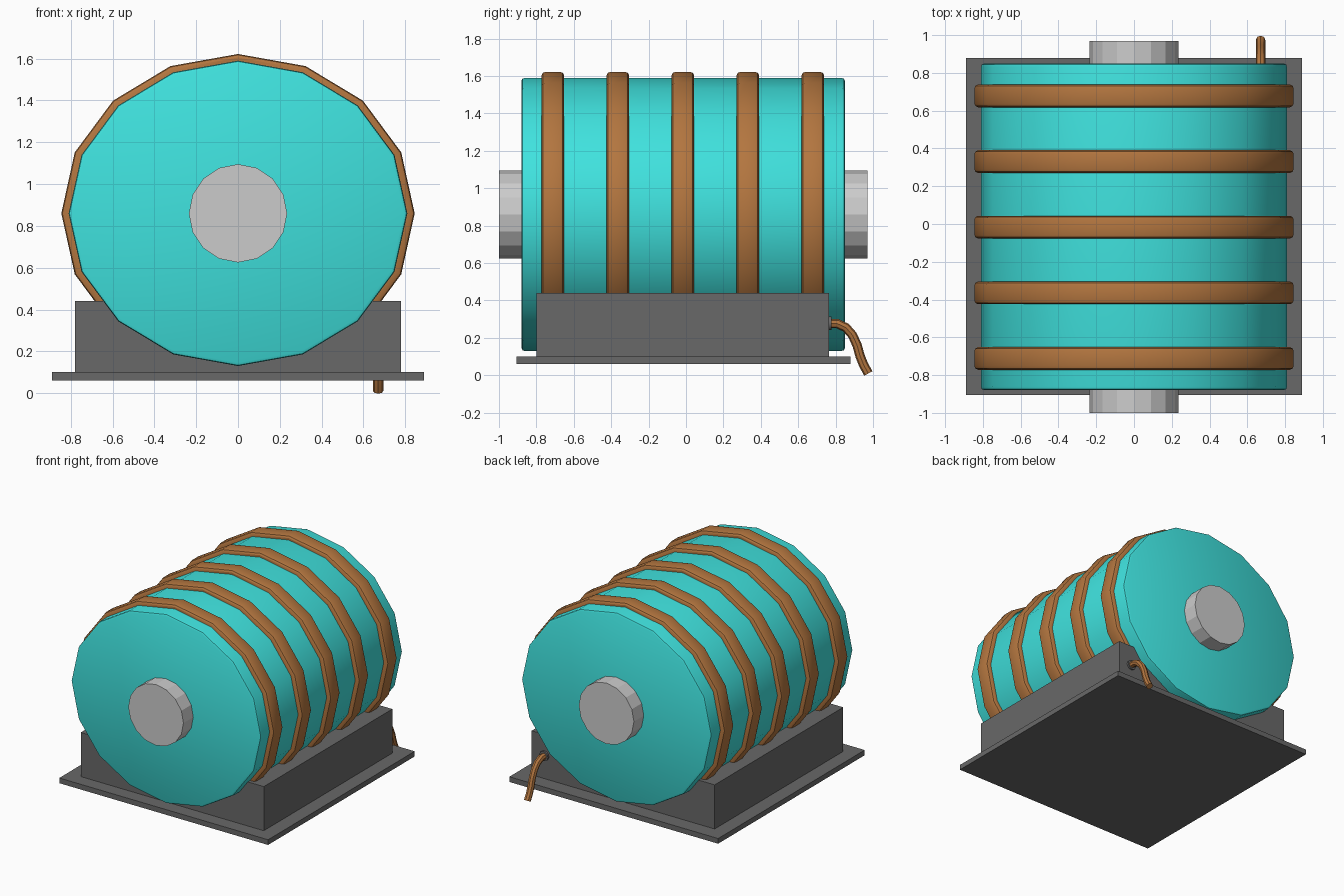
import bpy, bmesh
from math import sin, cos, pi, radians

if "Cube" in bpy.data.objects:
    bpy.data.objects.remove(bpy.data.objects["Cube"])

CZ = 0.86  # height of the drum axis


def material(name, rgb):
    m = bpy.data.materials.new(name)
    m.diffuse_color = (*rgb, 1)
    m.use_nodes = True
    m.node_tree.nodes["Principled BSDF"].inputs["Base Color"].default_value = m.diffuse_color
    return m


CYAN = material("cyan_paint", (0.05, 0.76, 0.73))
COPPER = material("copper", (0.45, 0.18, 0.05))
DARK = material("dark_metal", (0.14, 0.14, 0.14))


def finish(ob, mat=None, smooth=True):
    if mat:
        ob.data.materials.append(mat)
    if smooth:
        bpy.ops.object.select_all(action='DESELECT')
        ob.select_set(True)
        bpy.context.view_layer.objects.active = ob
        bpy.ops.object.shade_smooth_by_angle(angle=radians(30))
    return ob


def lathe(name, profile, sx, sz, mat=None, ring=False, centre=(0, CZ), smooth=True, n=16):
    """Sweep (radius, y) points round the y axis; sx, sz are the ellipse radii."""
    bm = bmesh.new()
    loops = [[bm.verts.new((centre[0] + sx * r * sin(2 * pi * i / n), y,
                            centre[1] + sz * r * cos(2 * pi * i / n))) for i in range(n)]
             for r, y in profile]
    pairs = list(zip(loops, loops[1:]))
    if ring:
        pairs.append((loops[-1], loops[0]))
    else:
        bm.faces.new(loops[0])
        bm.faces.new(loops[-1])
    for a, b in pairs:
        for i in range(n):
            j = (i + 1) % n
            bm.faces.new((a[i], a[j], b[j], b[i]))
    bmesh.ops.recalc_face_normals(bm, faces=bm.faces)
    me = bpy.data.meshes.new(name)
    bm.to_mesh(me)
    bm.free()
    ob = bpy.data.objects.new(name, me)
    bpy.context.collection.objects.link(ob)
    return finish(ob, mat, smooth)


def box(name, lo, hi, mat):
    bpy.ops.mesh.primitive_cube_add(size=1, location=[(a + b) / 2 for a, b in zip(lo, hi)])
    ob = bpy.context.object
    ob.name = name
    ob.scale = [b - a for a, b in zip(lo, hi)]
    bpy.ops.object.transform_apply(location=False, rotation=False, scale=True)
    return finish(ob, mat, False)


# Base plate and cradle block
box("base_plate", (-0.89, -0.905, 0.06), (0.89, 0.88, 0.10), DARK)
box("cradle_block", (-0.78, -0.80, 0.10), (0.78, 0.765, 0.44), DARK)

# Drum with softened rims, and the shaft through it
lathe("drum", [(0.978, -0.88), (0.995, -0.874), (1, -0.86),
               (1, 0.83), (0.995, 0.844), (0.978, 0.85)], 0.81, 0.73, CYAN)
lathe("shaft", [(1, -1.0), (1, 0.97)], 0.235, 0.235, smooth=False)

# Copper bands with bevelled outer edges
for k in range(5):
    y = -0.712 + 0.3475 * k
    lathe(f"copper_band_{k + 1}",
          [(0.94, y - 0.06), (0.978, y - 0.06), (0.994, y - 0.053), (1, y - 0.04),
           (1, y + 0.04), (0.994, y + 0.053), (0.978, y + 0.06), (0.94, y + 0.06)],
          0.845, 0.762, COPPER, ring=True)

# Cable collar and drooping cable at the back
lathe("cable_collar", [(1, 0.755), (1, 0.778)], 0.037, 0.037, DARK, centre=(0.67, 0.278))
cu = bpy.data.curves.new("cable", 'CURVE')
cu.dimensions = '3D'
cu.bevel_depth = 0.025
cu.bevel_resolution = 2
cu.use_fill_caps = True
path = [(0.74, 0.278), (0.81, 0.276), (0.855, 0.255), (0.89, 0.215),
        (0.915, 0.16), (0.93, 0.105), (0.95, 0.055), (0.975, 0.01)]
sp = cu.splines.new('POLY')
sp.points.add(len(path) - 1)
for p, (y, z) in zip(sp.points, path):
    p.co = (0.67, y, z, 1)
cable = bpy.data.objects.new("cable", cu)
bpy.context.collection.objects.link(cable)
bpy.ops.object.select_all(action='DESELECT')
cable.select_set(True)
bpy.context.view_layer.objects.active = cable
bpy.ops.object.convert(target='MESH')
finish(bpy.context.object, COPPER)
